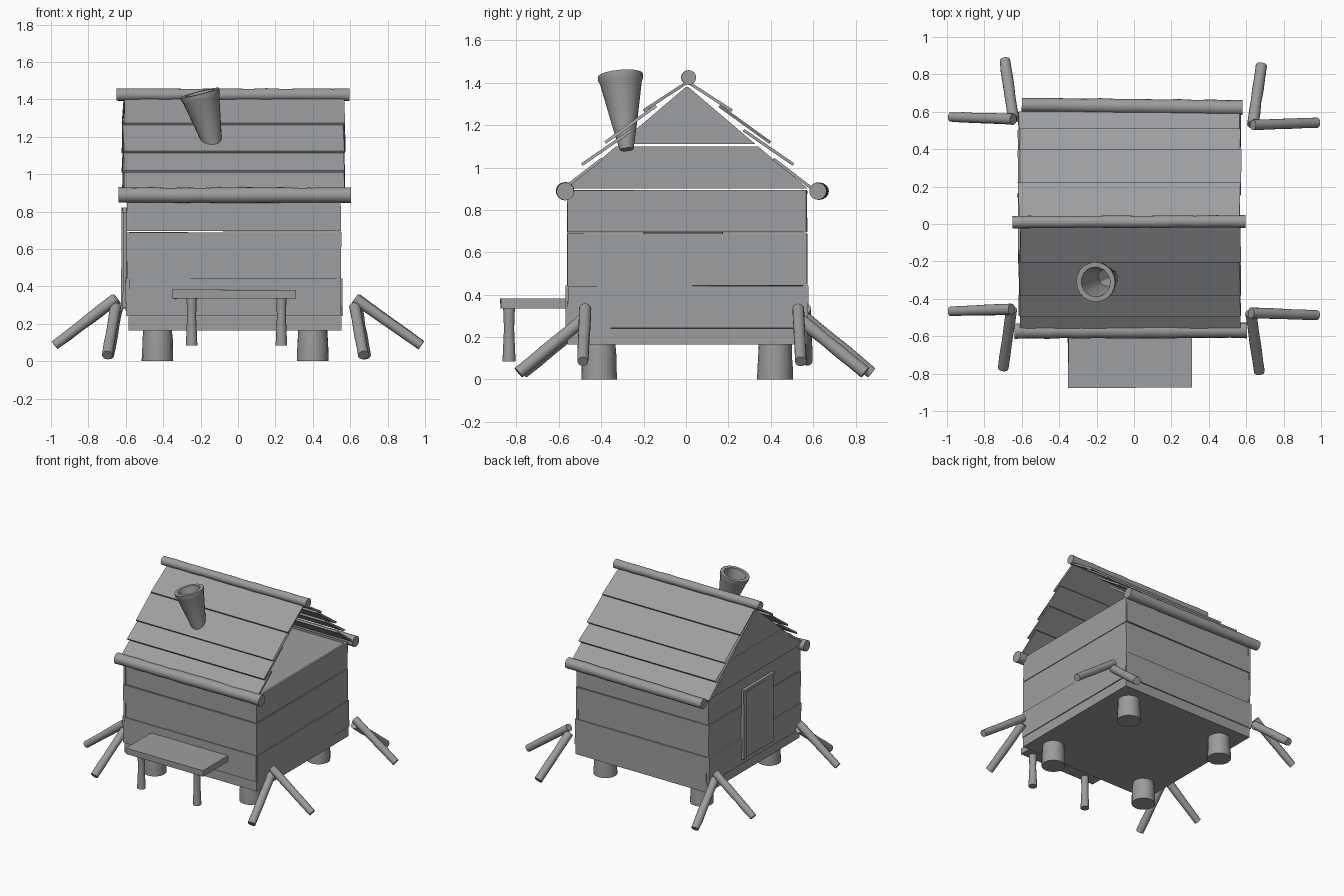
import bpy, bmesh, math, random
from mathutils import Vector

if "Cube" in bpy.data.objects:
    bpy.data.objects.remove(bpy.data.objects["Cube"])

random.seed(4)
J = lambda a: random.uniform(-a, a)


def material(name, rgb):
    m = bpy.data.materials.new(name)
    m.diffuse_color = (*rgb, 1)
    m.use_nodes = True
    m.node_tree.nodes["Principled BSDF"].inputs["Base Color"].default_value = m.diffuse_color
    return m


PLANK = material("weathered_plank", (.335, .345, .352))
LOG = material("weathered_log", (.33, .333, .338))


def finish(name, bm, mat, smooth=False):
    bmesh.ops.recalc_face_normals(bm, faces=bm.faces)
    me = bpy.data.meshes.new(name)
    bm.to_mesh(me)
    bm.free()
    me.materials.append(mat)
    ob = bpy.data.objects.new(name, me)
    bpy.context.collection.objects.link(ob)
    if smooth:
        bpy.ops.object.select_all(action='DESELECT')
        ob.select_set(True)
        bpy.context.view_layer.objects.active = ob
        bpy.ops.object.shade_smooth_by_angle(angle=math.radians(40))
    return ob


def box(name, x, y, z, jitter=0.0):
    """Box from (min, max) ranges, optionally with hand-cut corners."""
    bm = bmesh.new()
    bmesh.ops.create_cube(bm, size=1)
    for v in bm.verts:
        v.co = [r[0] if c < 0 else r[1] for c, r in zip(v.co, (x, y, z))]
        v.co += Vector((J(jitter), J(jitter), J(jitter * .4)))
    return finish(name, bm, PLANK)


def prism(name, pts, x0, x1, jitter=0.0):
    """Extrude a (y, z) profile along x."""
    bm = bmesh.new()
    f = bm.faces.new([bm.verts.new((x0 + J(jitter), y, z)) for y, z in pts])
    ext = bmesh.ops.extrude_face_region(bm, geom=[f])
    for v in ext['geom']:
        if isinstance(v, bmesh.types.BMVert):
            v.co.x = x1 + J(jitter)
    return finish(name, bm, PLANK)


def lathe(name, a, b, profile, sides=16, wobble=0.0):
    """Rings along a-b; profile holds (fraction, radius)."""
    a, b = Vector(a), Vector(b)
    q = (b - a).to_track_quat('Z', 'Y')
    bm = bmesh.new()
    rings = []
    for t, r in profile:
        r *= 1 + J(wobble)
        off = Vector((J(wobble), J(wobble), 0)) * abs(r) * .6
        rings.append([bm.verts.new(a.lerp(b, t) + q @ (off + Vector(
            (r * math.cos(i * math.tau / sides), r * math.sin(i * math.tau / sides), 0))))
            for i in range(sides)])
    for p, n in zip(rings, rings[1:]):
        for i in range(sides):
            k = (i + 1) % sides
            bm.faces.new((p[i], p[k], n[k], n[i]))
    bm.faces.new(rings[0])
    bm.faces.new(rings[-1])
    return finish(name, bm, LOG, True)


def log(name, a, b, r0, r1=None, rings=6, wobble=0.05):
    r1 = r1 or r0
    return lathe(name, a, b, [(i / rings, r0 + (r1 - r0) * i / rings)
                              for i in range(rings + 1)], wobble=wobble)


# floor, ceiling and stump feet
box("floor_slab", (-.585, .553), (-.56, .57), (.165, .24))
box("ceiling", (-.575, .54), (-.55, .56), (.865, .888))
for x in (-.43, .40):
    for y in (-.41, .42):
        log("foot", (x, y, 0), (x, y, .17), .085, .077, 3, .02)

# wall planks, three courses on each side
for i, (z0, z1) in enumerate(((.242, .442), (.442, .689), (.695, .893))):
    e = .006 if i == 0 else 0
    box("front_plank", (-.578, .545 + e), (-.56 - e, -.54), (z0, z1), .003)
    box("back_plank", (-.578, .545 + e), (.55, .57 + e), (z0, z1), .003)
    box("right_plank", (.53, .55 + e), (-.56, .57), (z0, z1), .003)
    box("left_plank", (-.595 - e, -.575), (-.56, .57), (z0, z1), .003)

# gable boards on the left end, the right end is open
hw = lambda z: .57 * (1.385 - z) / .485
for z0, z1 in ((.9, 1.1), (1.11, 1.38)):
    prism("gable_board", [(.005 - hw(z0), z0), (.005 + hw(z0), z0),
                          (.005 + hw(z1), z1), (.005 - hw(z1), z1)], -.605, -.583)

# overlapping roof boards on both slopes
for s in (-1, 1):
    for (u0, z0), (u1, z1) in (((0, 1.395), (.205, 1.262)), ((.145, 1.285), (.385, 1.112)),
                               ((.26, 1.17), (.495, 1.008)), ((.40, 1.035), (.585, .893))):
        n = Vector((z0 - z1, u1 - u0)).normalized() * .014
        pts = [(u0, z0), (u1, z1), (u1 + n.x, z1 + n.y), (u0 + n.x, z0 + n.y)]
        prism("roof_board", [(.008 + s * u, z) for u, z in pts], -.615, .567, .008)

# ridge and eave logs
log("ridge_log", (-.65, .01, 1.425), (.597, .014, 1.425), .032, .033, 14)
log("front_eave_log", (-.64, -.572, .888), (.603, -.568, .888), .040, .041, 14)
log("back_eave_log", (-.60, .638, .888), (.58, .622, .888), .038, .040, 14)

# leaning corner props: one splayed sideways, one splayed in depth
for sx, y0, sy, ox in ((1, .53, 1, 0), (-1, .56, 1, .01), (1, -.475, -1, -.01), (-1, -.455, -1, .02)):
    log("side_prop", (sx * (.635 + ox), y0, .335), (sx * .98, y0 + sy * .012, .085),
        .029, .026, 5)
    log("depth_prop", (sx * (.635 + ox), y0, .29), (sx * (.68 + ox), y0 + sy * .315, .032),
        .030, .029, 5)

# bench on two turned legs
box("bench_top", (-.352, .31), (-.875, -.555), (.335, .382), .003)
for x in (-.248, .232):
    lathe("bench_leg", (x, -.835, .085), (x, -.835, .34),
          [(0, .031), (.25, .028), (.6, .024), (.85, .026), (1, .028)])

# hollow flared chimney
lathe("chimney", (-.115, -.28, 1.085), (-.205, -.31, 1.435),
      [(0, .033), (.35, .06), (.9, .099), (.94, .106), (1, .107), (1, .08), (.3, .045)], 20)

# door with frame post on the left wall
box("door", (-.614, -.596), (-.20, .15), (.285, .815), .004)
box("door_post", (-.622, -.596), (.145, .175), (.28, .82), .003)
box("door_lintel", (-.619, -.596), (-.21, .15), (.795, .82), .003)
